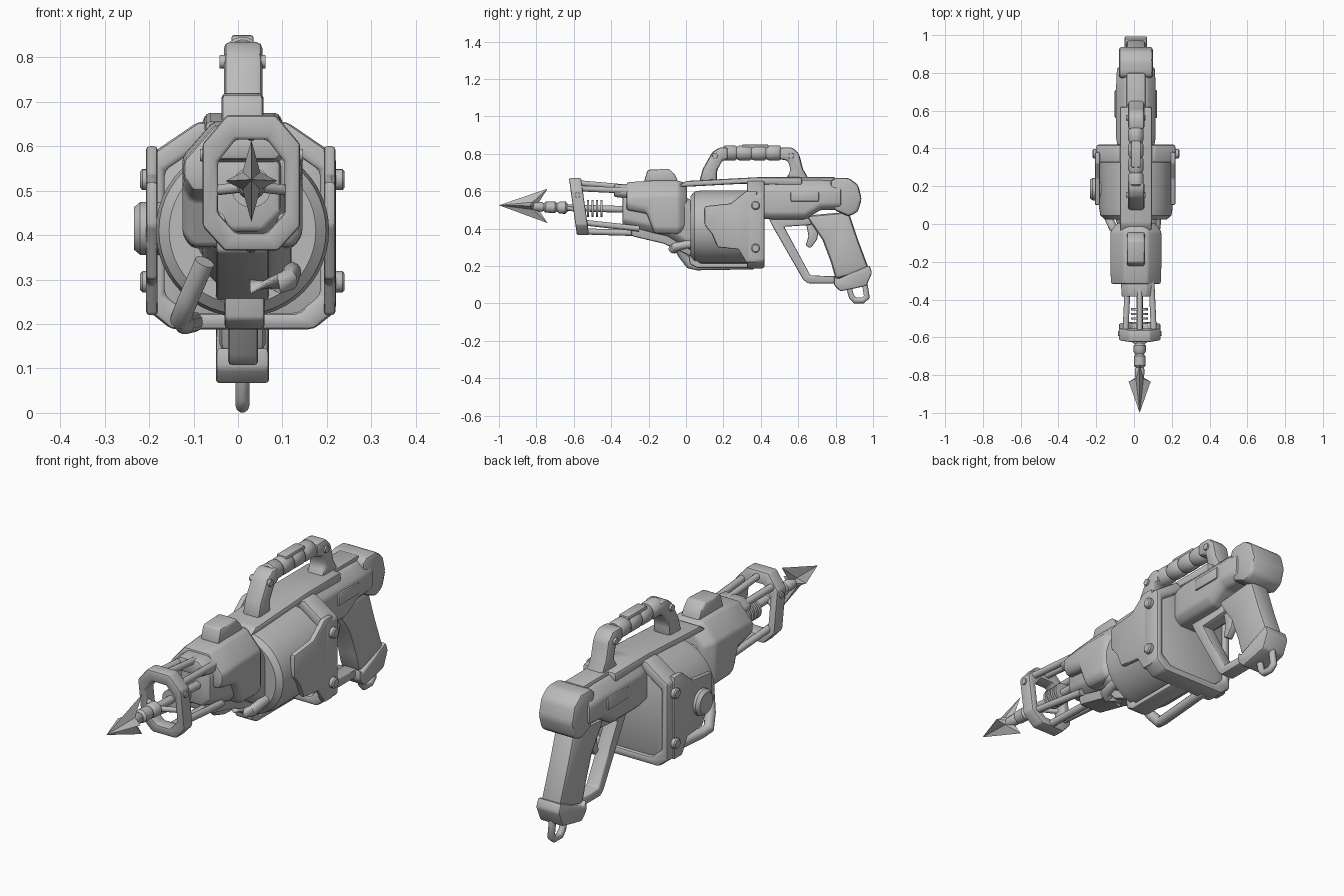
import bpy, bmesh, math
from mathutils import Vector

cube = bpy.data.objects.get("Cube")
if cube:
    bpy.data.objects.remove(cube)

grey = bpy.data.materials.new("plain_grey")
grey.use_nodes = True
grey.diffuse_color = (0.5, 0.5, 0.5, 1)
for node in grey.node_tree.nodes:
    if node.type == 'BSDF_PRINCIPLED':
        node.inputs["Base Color"].default_value = grey.diffuse_color
CX = 0.01   # body centre line
HX = 0.03   # harpoon centre line


def finish(name, bm, bevel=0.0, angle=38):
    bmesh.ops.recalc_face_normals(bm, faces=bm.faces)
    if bevel:
        edges = [e for e in bm.edges if e.calc_face_angle(0) > 0.35]
        bmesh.ops.bevel(bm, geom=edges, offset=bevel, segments=2, profile=0.5,
                        affect='EDGES', clamp_overlap=True)
    mesh = bpy.data.meshes.new(name)
    bm.to_mesh(mesh)
    bm.free()
    mesh.materials.append(grey)
    ob = bpy.data.objects.new(name, mesh)
    bpy.context.collection.objects.link(ob)
    bpy.ops.object.select_all(action='DESELECT')
    ob.select_set(True)
    bpy.context.view_layer.objects.active = ob
    bpy.ops.object.shade_smooth_by_angle(angle=math.radians(angle))
    return ob


def skin(name, rows, bevel=0.0, loop=False, angle=38):
    """Bridge equal-length rows of points; cap the ends unless looped."""
    bm = bmesh.new()
    rings = [[bm.verts.new(p) for p in row] for row in rows]
    n = len(rings[0])
    pairs = list(zip(rings, rings[1:] + rings[:1])) if loop else list(zip(rings, rings[1:]))
    for a, b in pairs:
        for i in range(n):
            j = (i + 1) % n
            bm.faces.new((a[i], a[j], b[j], b[i]))
    if not loop:
        bm.faces.new(rings[0])
        bm.faces.new(rings[-1])
    return finish(name, bm, bevel, angle)


def side_prism(name, profile, x0, x1, bevel=0.01):
    return skin(name, [[(x, y, z) for y, z in profile] for x in (x0, x1)], bevel)


def octagon(cx, z0, z1, hw, top, low):
    """Chamfered rectangle in x and z; top and low are (across, down) cuts."""
    right = [(hw, z0 + low[1]), (hw, z1 - top[1]), (hw - top[0], z1)]
    bottom = (hw - low[0], z0)
    half = [bottom] + right
    return [(cx + x, z) for x, z in half] + [(cx - x, z) for x, z in reversed(half)]


def loft(name, cx, rows, top, low, bevel=0.012):
    return skin(name, [[(x, y, z) for x, z in octagon(cx, z0, z1, hw, top, low)]
                       for y, z0, z1, hw in rows], bevel)


def lathe(name, start, direction, profile, sides=24):
    """Revolve (distance, radius) pairs about an axis."""
    d = Vector(direction).normalized()
    u = d.orthogonal().normalized()
    v = d.cross(u)
    turns = [2 * math.pi * i / sides for i in range(sides)]
    return skin(name, [[Vector(start) + d * t + (u * math.cos(a) + v * math.sin(a)) * r
                        for a in turns] for t, r in profile])


def rod(name, a, b, r, sides=12):
    d = Vector(b) - Vector(a)
    return lathe(name, a, d, [(0, r), (d.length, r)], sides)


def tube(name, points, r, sides=14):
    """Round tube along a path, with mitred joints."""
    pts = [Vector(p) for p in points]
    ref = Vector((1, 0, 0)) if abs((pts[-1] - pts[0]).normalized().x) < 0.7 else Vector((0, 1, 0))
    rows = []
    for i, p in enumerate(pts):
        a = (p - pts[max(i - 1, 0)]).normalized()
        b = (pts[min(i + 1, len(pts) - 1)] - p).normalized()
        t = (a + b).normalized()
        u = (ref - t * ref.dot(t)).normalized()
        v = t.cross(u)
        grow = 1 / max(0.7, t.dot(b if b.length else a))
        rows.append([p + u * math.cos(k) * r + v * math.sin(k) * r * grow
                     for k in [2 * math.pi * s / sides for s in range(sides)]])
    return skin(name, rows, angle=50)


def box(name, x, y, z, bevel=0.01):
    return side_prism(name, [(y[0], z[0]), (y[1], z[0]), (y[1], z[1]), (y[0], z[1])], *x, bevel)


# Harpoon: four-bladed barbed head on a collared shaft
bm = bmesh.new()
tip = bm.verts.new((HX, -1, 0.525))
back = bm.verts.new((HX, -0.8, 0.52))
star = []
for i in range(4):
    blade = [(0.058, -0.835, 0), (0, -0.74, 0.092)][i % 2]
    s = 1 if i < 2 else -1
    star.append(bm.verts.new((HX + s * blade[0], blade[1], 0.522 + s * blade[2])))
    a = math.pi / 4 + i * math.pi / 2
    star.append(bm.verts.new((HX + 0.028 * math.cos(a), -0.82, 0.522 + 0.028 * math.sin(a))))
for i in range(8):
    for end in (tip, back):
        bm.faces.new((end, star[i], star[(i + 1) % 8]))
finish("harpoon_head", bm, angle=20)
lathe("harpoon_shaft", (HX, -0.83, 0.518), (0, 1, -0.03),
      [(0, .022), (.06, .026), (.07, .02), (.08, .03), (.13, .03), (.14, .022), (.155, .033),
       (.185, .033), (.2, .018), (.5, .018)], 16)
for i in range(4):
    lathe("recoil_spring_disc", (HX, -0.53 + i * 0.024, 0.507), (0, 1, 0), [(0, .045), (.012, .045)])

# Muzzle ring, its struts and guide rods
outer = octagon(HX, 0.365, 0.67, 0.11, (.055, .065), (.05, .055))
inner = octagon(HX, 0.405, 0.615, 0.075, (.04, .05), (.04, .045))
skin("muzzle_ring", [[(x, y + (0.52 - z) * 0.14, z) for x, z in loop] for loop, y in
     ((outer, -0.605), (outer, -0.54), (inner, -0.54), (inner, -0.605))], 0.008, loop=True)
for s in (-1, 1):
    for z0, z1 in ((0.615, 0.60), (0.435, 0.40)):
        rod("guide_rod", (HX + s * .075, -0.57, z0), (HX + s * .06, -0.25, z1), 0.016)
    rod("ring_strut", (HX, -0.64, 0.51), (HX + s * .09, -0.575, 0.50), 0.012)
    lathe("ring_bolt", (HX + s * .1, -0.58, 0.58), (s, 0, 0), [(0, .016), (.016, .014)], 12)
rod("upper_guide_rod", (HX, -0.58, 0.645), (HX, -0.3, 0.62), 0.015)
rod("lower_guide_rod", (HX, -0.54, 0.385), (HX, -0.2, 0.375), 0.017)

# Barrel shroud, stepped towards the muzzle
loft("barrel_collar", 0.02, [(-.385, .57, .635, .085), (-.3, .56, .64, .09)], (.04, .03), (.02, .02))
loft("barrel_core", 0.02, [(-.34, .41, .6, .075), (-.1, .36, .62, .1), (.05, .27, .54, .1)],
     (.03, .04), (.04, .04))
loft("barrel_shroud", CX, [(-.318, .50, .648, .132), (-.21, .48, .655, .135), (-.17, .375, .657, .135),
                           (-.04, .37, .657, .135), (0.005, .39, .64, .1)],
     (.07, .08), (.02, .03))
side_prism("shroud_underside", [(-.3, .42), (-.29, .36), (-.12, .32), (.03, .25), (.05, .42)],
           -.05, .07)
side_prism("top_sight_block", [(-.225, .65), (-.205, .715), (-.09, .72), (-.06, .69), (-.04, .65)],
           -.037, .057)

# Spool drum and its rear housing
lathe("spool_drum", (CX, 0.025, 0.41), (0, 1, 0), [(0, .165), (.02, .188), (.06, .195), (.36, .195)], 48)
lathe("drum_hub", (CX, 0.0, 0.41), (0, 1, 0), [(0, .1), (.04, .11)], 32)
shape = dict(top=(.11, .075), low=(.05, .04))
out_f = octagon(CX, 0.188, 0.655, 0.21, **shape)
in_f = octagon(CX, 0.225, 0.62, 0.175, **shape)
skin("housing_frame", [[(x, y, z) for x, z in loop] for loop, y in
     ((out_f, .325), (out_f, .42), (in_f, .42), (in_f, .325))], 0.012, loop=True)
loft("housing_back", CX, [(.36, .21, .63, .19), (.405, .21, .63, .19)], (.1, .07), (.05, .04))
for s in (-1, 1):
    x = CX + s * 0.2
    side_prism("housing_side_plate",
               [(.1, .52), (.24, .535), (.32, .6), (.38, .6), (.38, .22), (.32, .22),
                (.28, .29), (.17, .30), (.14, .37), (.1, .42)], x - 0.017, x + 0.009, 0.008)
    for z in (0.295, 0.525):
        lathe("housing_bolt", (x, 0.372, z), (s, 0, 0), [(0, .024), (.025, .024), (.03, .018)], 16)
lathe("winding_knob", (-0.17, 0.185, 0.415), (-1, 0, 0), [(0, .06), (.05, .06), (.064, .048)], 28)

# Guard pipe beneath the drum and short hose
tube("drum_guard_pipe", [(-.075, -.06, .34), (-.11, -.02, .26), (-.13, .02, .21), (-.12, .06, .2),
                         (-.1, .36, .205)], 0.023)
tube("hose", [(.03, -.06, .29), (.09, -.07, .29), (.115, -.06, .3), (.12, 0, .315), (.12, .05, .32)], 0.022)
side_prism("lower_bracket", [(0, .36), (.02, .21), (.06, .19), (.38, .19), (.38, .215),
                             (.07, .215), (.05, .36)], -.03, .06, .008)

# Top spine and receiver
side_prism("top_spine", [(-.05, .625), (.0, .655), (.38, .675), (.62, .675), (.62, .63), (.3, .64), (.02, .625)],
           -.075, .095, .012)
loft("receiver", CX, [(.37, .455, .66, .09), (.46, .45, .66, .105), (.64, .45, .66, .105),
                      (.72, .5, .66, .105), (.83, .5, .655, .1)], (.045, .05), (.03, .03))
for s in (-1, 1):
    box("receiver_side_panel", sorted((CX + s * .08, CX + s * .112)), (.56, .71), (.545, .6), .006)
box("receiver_top_rail", (CX - .05, CX + .05), (.42, .8), (.64, .675))
side_prism("receiver_rear_cap", [(.77, .655), (.8, .672), (.87, .672), (.92, .635), (.94, .56),
                                 (.92, .49), (.87, .465), (.79, .5)], CX - .09, CX + .09, .025)

# Pistol grip, trigger and guard
side_prism("pistol_grip", [(.64, .47), (.87, .49), (.92, .34), (.98, .18), (.8, .13), (.775, .22), (.73, .34)],
           CX - .052, CX + .052, .022)
side_prism("grip_cap", [(.79, .15), (.81, .13), (.98, .205), (.995, .165), (.965, .095), (.9, .08), (.825, .065), (.79, .1)],
           CX - .06, CX + .06, .014)
tube("lanyard_loop", [(CX, .87, .09), (CX, .885, .035), (CX, .905, .016), (CX, .945, .016),
                      (CX, .967, .035), (CX, .955, .11)], 0.0155, 10)
side_prism("trigger_guard", [(.44, .46), (.47, .4), (.625, .13), (.65, .108), (.82, .108), (.82, .145),
                             (.665, .15), (.525, .41), (.67, .42), (.67, .47)], -.022, .045, .008)
side_prism("trigger", [(.64, .44), (.655, .36), (.64, .31), (.665, .295), (.7, .34), (.72, .44)],
           -.008, .028, .008)

# Carry handle with ribbed grip
side_prism("handle_front_leg", [(.07, .65), (.09, .72), (.14, .81), (.18, .835), (.225, .835), (.225, .77),
                                (.195, .765), (.165, .71), (.165, .65)], CX - .042, CX + .045, .016)
side_prism("handle_rear_leg", [(.5, .77), (.5, .835), (.57, .835), (.605, .8), (.625, .72), (.66, .66),
                               (.53, .66), (.56, .71), (.545, .765)], CX - .042, CX + .045, .016)
ribs = [(0, .034)]
for i in range(4):
    y = i * 0.079
    ribs += [(y + .008, .041), (y + .062, .041), (y + .071, .034)]
lathe("handle_grip", (CX, 0.2, 0.805), (0, 1, 0), ribs, 20)
box("handle_grip_plate", (CX - .025, CX + .025), (.3, .44), (.83, .85), .006)
for s in (-1, 1):
    for y in (0.155, 0.562):
        lathe("handle_bolt", (CX + s * .035, y, 0.79), (s, 0, 0), [(0, .017), (.017, .015)], 12)
